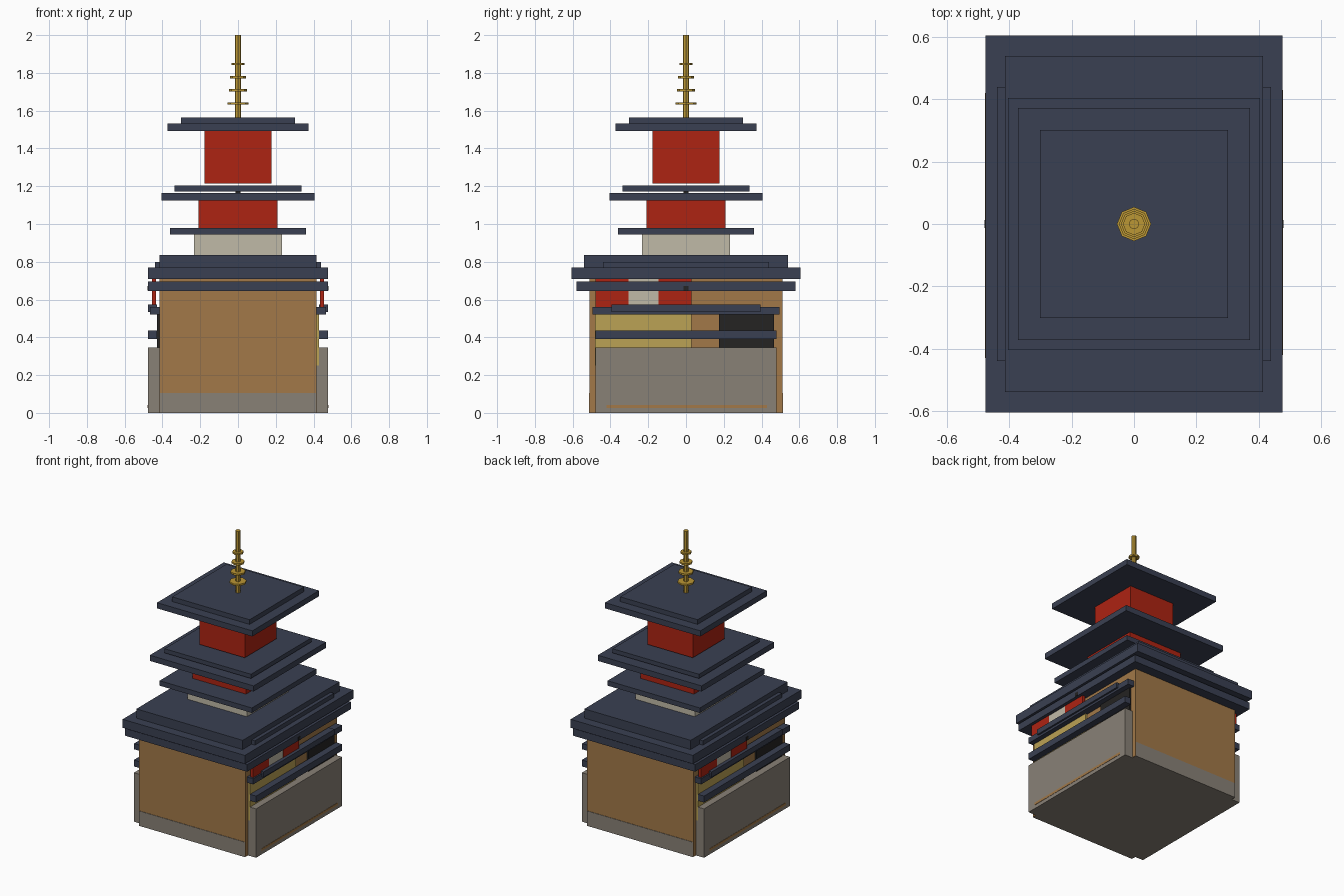
import bpy
import math

if "Cube" in bpy.data.objects:
    bpy.data.objects.remove(bpy.data.objects["Cube"])


def mat(name, r, g, b):
    m = bpy.data.materials.new(name)
    m.diffuse_color = (r, g, b, 1)
    m.use_nodes = True
    m.node_tree.nodes["Principled BSDF"].inputs["Base Color"].default_value = m.diffuse_color
    return m


NAVY = mat("navy_tile", 0.042, 0.051, 0.084)
RED = mat("red_paint", 0.42, 0.017, 0.006)
BROWN = mat("brown_wood", 0.36, 0.19, 0.065)
STONE = mat("grey_stone", 0.25, 0.22, 0.183)
WHITE = mat("plaster", 0.53, 0.49, 0.39)
STRAW = mat("straw_panel", 0.50, 0.36, 0.09)
GOLD = mat("gold_metal", 0.50, 0.31, 0.035)
BLACK = mat("dark_opening", 0.018, 0.017, 0.016)


def box(name, x0, x1, y0, y1, z0, z1, m):
    """Box given by its limits on each axis."""
    v = [(x, y, z) for x in (x0, x1) for y in (y0, y1) for z in (z0, z1)]
    f = [(0, 1, 3, 2), (4, 6, 7, 5), (0, 4, 5, 1),
         (2, 3, 7, 6), (0, 2, 6, 4), (1, 5, 7, 3)]
    me = bpy.data.meshes.new(name)
    me.from_pydata(v, [], f)
    me.materials.append(m)
    ob = bpy.data.objects.new(name, me)
    bpy.context.collection.objects.link(ob)
    return ob


def slab(name, hx, hy, z0, z1, m):
    """Box centred on the z axis."""
    return box(name, -hx, hx, -hy, hy, z0, z1, m)


def side_pair(name, x0, x1, y0, y1, z0, z1, m):
    """Part on the right side and its half-turn copy on the left side."""
    box(name + "_right", x0, x1, y0, y1, z0, z1, m)
    box(name + "_left", -x1, -x0, -y1, -y0, z0, z1, m)


def disc(name, r, z0, z1, m):
    bpy.ops.mesh.primitive_cylinder_add(vertices=8, radius=r, depth=z1 - z0,
                                        location=(0, 0, (z0 + z1) / 2))
    ob = bpy.context.object
    ob.name = name
    ob.data.materials.append(m)


# Main hall and stone footing
slab("hall_body", 0.416, 0.51, 0.002, 0.715, BROWN)
slab("hall_footing", 0.413, 0.513, 0, 0.105, STONE)
side_pair("side_stone", 0.41, 0.477, -0.48, 0.48, 0, 0.345, STONE)
side_pair("footing_strip", 0.477, 0.479, -0.42, 0.43, 0.025, 0.042, BROWN)

# Side wall panels
side_pair("straw_panel", 0.41, 0.43, -0.482, 0.03, 0.25, 0.525, STRAW)
side_pair("doorway", 0.41, 0.428, 0.175, 0.465, 0.34, 0.525, BLACK)
side_pair("upper_panel_a", 0.435, 0.455, -0.48, -0.305, 0.55, 0.715, RED)
side_pair("upper_panel_b", 0.435, 0.453, -0.305, -0.145, 0.55, 0.715, WHITE)
side_pair("upper_panel_c", 0.435, 0.455, -0.145, 0.03, 0.55, 0.715, RED)

# Side rails and awnings
side_pair("side_rail", 0.43, 0.477, -0.48, 0.48, 0.39, 0.435, NAVY)
side_pair("awning", 0.416, 0.465, -0.495, 0.495, 0.52, 0.56, NAVY)
side_pair("awning_cap", 0.43, 0.477, -0.395, 0.395, 0.535, 0.573, NAVY)
side_pair("eave_peg", 0.47, 0.48, -0.013, 0.013, 0.647, 0.672, BLACK)

# Main roof layers
slab("lower_eave", 0.477, 0.58, 0.645, 0.695, NAVY)
slab("main_eave", 0.477, 0.605, 0.71, 0.77, NAVY)
slab("main_roof_step", 0.44, 0.44, 0.76, 0.80, NAVY)
slab("main_roof_top", 0.415, 0.54, 0.765, 0.835, NAVY)

# Tower storeys
slab("tower_base", 0.232, 0.232, 0.83, 0.95, WHITE)
slab("third_roof", 0.36, 0.36, 0.945, 0.98, NAVY)
slab("tower_middle", 0.21, 0.21, 0.975, 1.13, RED)
slab("second_roof", 0.405, 0.405, 1.125, 1.165, NAVY)
slab("second_roof_cap", 0.337, 0.337, 1.173, 1.203, NAVY)
slab("roof_peg", 0.012, 0.012, 1.16, 1.178, BLACK)
slab("tower_top", 0.177, 0.177, 1.215, 1.495, RED)
slab("top_roof", 0.372, 0.372, 1.492, 1.532, NAVY)
slab("top_roof_cap", 0.302, 0.302, 1.532, 1.565, NAVY)

# Spire with rings
disc("spire", 0.017, 1.56, 2.0, GOLD)
for i in range(4):
    z = 1.638 + 0.0695 * i
    disc(f"spire_ring_{i + 1}", 0.055 - 0.0065 * i, z - 0.006, z + 0.006, GOLD)
